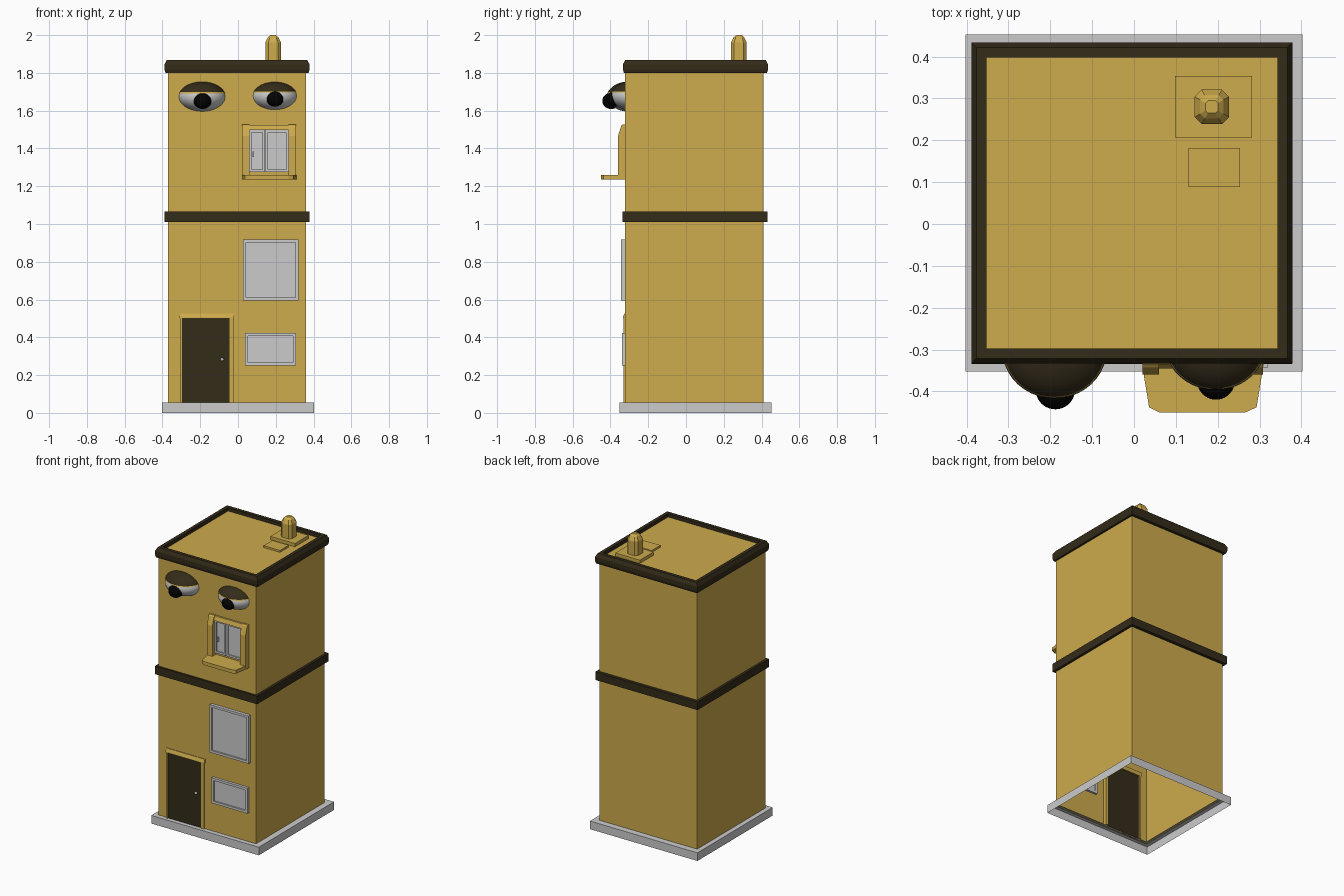
import bpy, bmesh, math
from mathutils import Vector

if "Cube" in bpy.data.objects:
    bpy.data.objects.remove(bpy.data.objects["Cube"])


def material(name, rgb):
    m = bpy.data.materials.new(name)
    m.diffuse_color = (*rgb, 1)
    m.use_nodes = True
    m.node_tree.nodes["Principled BSDF"].inputs["Base Color"].default_value = m.diffuse_color
    return m


GOLD = material("ochre", (0.61, 0.405, 0.072))
DARK = material("dark_brown", (0.034, 0.025, 0.010))
BLACK = material("black", (0.001, 0.001, 0.001))


def finish(name, bm, mat=None, smooth=False):
    bmesh.ops.recalc_face_normals(bm, faces=bm.faces)
    me = bpy.data.meshes.new(name)
    bm.to_mesh(me)
    bm.free()
    if mat:
        me.materials.append(mat)
    if smooth:
        me.shade_smooth()
        me.set_sharp_from_angle(angle=math.radians(40))
    ob = bpy.data.objects.new(name, me)
    bpy.context.collection.objects.link(ob)
    return ob


def loft(name, loops, mat=None, caps=(True, True), closed=False):
    """Skin equal-length point loops into one surface."""
    bm = bmesh.new()
    rows = [[bm.verts.new(p) for p in loop] for loop in loops]
    n = len(rows[0])
    pairs = list(zip(rows, rows[1:])) + ([(rows[-1], rows[0])] if closed else [])
    for a, b in pairs:
        for i in range(n):
            j = (i + 1) % n
            bm.faces.new((a[i], a[j], b[j], b[i]))
    if not closed:
        if caps[0]:
            bm.faces.new(rows[0])
        if caps[1]:
            bm.faces.new(rows[-1])
    return finish(name, bm, mat)


def rect(cx, cy, h, z):
    return [(cx + sx * h, cy + sy * h, z) for sx, sy in ((-1, -1), (1, -1), (1, 1), (-1, 1))]


def band(name, cx, cy, profile, mat=None, closed=True):
    """Square ring from a profile of (half width, z)."""
    return loft(name, [rect(cx, cy, h, z) for h, z in profile], mat, (False, False), closed)


def box(name, x0, x1, y0, y1, z0, z1, mat=None):
    return loft(name, [[(x0, y0, z), (x1, y0, z), (x1, y1, z), (x0, y1, z)] for z in (z0, z1)], mat)


def prism_x(name, x0, x1, yz, mat=None):
    return loft(name, [[(x, y, z) for y, z in yz] for x in (x0, x1)], mat)


def frame(name, x0, x1, z0, z1, w, y0, y1, mat=None):
    """Rectangular picture frame lying in the front wall."""
    def loop(d, y):
        return [(x0 + d, y, z0 + d), (x1 - d, y, z0 + d), (x1 - d, y, z1 - d), (x0 + d, y, z1 - d)]
    return loft(name, [loop(0, y1), loop(0, y0), loop(w, y0), loop(w, y1)], mat, closed=True)


def ellipsoid(name, c, r, mat=None, cuts=()):
    """Smooth ellipsoid; each cut (point, normal) removes the normal's side."""
    bm = bmesh.new()
    bmesh.ops.create_uvsphere(bm, u_segments=40, v_segments=24, radius=1)
    for v in bm.verts:
        v.co = Vector((c[0] + v.co.x * r[0], c[1] + v.co.y * r[1], c[2] + v.co.z * r[2]))
    for co, no in cuts:
        res = bmesh.ops.bisect_plane(bm, geom=bm.verts[:] + bm.edges[:] + bm.faces[:],
                                     plane_co=co, plane_no=no, clear_outer=True)
        edges = [e for e in res["geom_cut"] if isinstance(e, bmesh.types.BMEdge)]
        bmesh.ops.holes_fill(bm, edges=edges)
    return finish(name, bm, mat, smooth=True)


# Tower shell, open underneath, with plinth and trim bands
CX, CY, H = -0.005, 0.044, 0.366
loft("walls_and_roof", [rect(CX, CY, H, 0.05), rect(CX, CY, H, 1.845)], GOLD, caps=(False, True))
band("plinth", 0, 0.05, [(0.403, 0), (0.403, 0.055), (0.358, 0.055)], closed=False)
band("middle_band", CX, CY + 0.004, [(H - 0.005, 1.01), (0.383, 1.01), (0.383, 1.065), (H - 0.005, 1.065)], DARK)
band("roof_trim", CX, CY + 0.006, [(0.348, 1.80), (0.379, 1.80), (0.384, 1.818), (0.384, 1.845),
                                   (0.372, 1.868), (0.348, 1.868)], DARK)

# Chimney on its plates
box("chimney_plate", 0.098, 0.282, 0.207, 0.354, 1.84, 1.867, GOLD)
box("roof_hatch", 0.13, 0.253, 0.088, 0.182, 1.84, 1.858, GOLD)
octagon = [(1, -.6), (1, .6), (.6, 1), (-.6, 1), (-1, .6), (-1, -.6), (-.6, -1), (.6, -1)]
loft("chimney", [[(0.186 + x * r, 0.28 + y * r, z) for x, y in octagon]
                 for r, z in ((0.041, 1.85), (0.041, 1.962), (0.028, 1.988), (0.015, 2.0))], GOLD)

# Door
box("door", -0.298, -0.04, -0.325, -0.308, 0.055, 0.50, DARK)
for side, x0, x1 in (("left", -0.308, -0.296), ("right", -0.045, -0.025)):
    box(side + "_door_jamb", x0, x1, -0.331, -0.298, 0.055, 0.50, GOLD)
prism_x("door_header", -0.31, -0.02, [(-0.298, 0.5), (-0.334, 0.5), (-0.334, 0.505),
                                      (-0.326, 0.527), (-0.298, 0.527)], GOLD)
ellipsoid("door_knob", (-0.084, -0.331, 0.283), (0.009, 0.009, 0.009))

# Ground floor windows
for name, x0, x1, z0, z1, y in (("large_window", 0.027, 0.320, 0.594, 0.918, -0.343),
                                ("small_window", 0.038, 0.308, 0.252, 0.424, -0.340)):
    frame(name + "_frame", x0, x1, z0, z1, 0.016, y, -0.308)
    box(name + "_pane", x0 + 0.01, x1 - 0.01, y + 0.01, -0.312, z0 + 0.01, z1 - 0.01)

# Upper window: sill, side posts, header and two sashes
sill = [(0.02, -0.315), (0.02, -0.34), (0.036, -0.438), (0.06, -0.45),
        (0.267, -0.45), (0.293, -0.438), (0.309, -0.34), (0.309, -0.315)]
loft("upper_sill", [[(x, y, z) for x, y in sill] for z in (1.235, 1.259)], GOLD)
post = [(-0.315, 1.25), (-0.36, 1.25), (-0.36, 1.465), (-0.343, 1.52), (-0.335, 1.527), (-0.315, 1.527)]
for side, x0, x1 in (("left", 0.02, 0.06), ("right", 0.267, 0.308)):
    prism_x(side + "_window_post", x0, x1, post, GOLD)
prism_x("window_header", 0.058, 0.269, [(-0.315, 1.497), (-0.345, 1.497), (-0.335, 1.525),
                                        (-0.315, 1.525)], GOLD)
box("window_pane", 0.058, 0.268, -0.327, -0.312, 1.275, 1.498)
for side, x0, x1 in (("left", 0.058, 0.142), ("right", 0.145, 0.268)):
    frame(side + "_sash", x0, x1, 1.275, 1.498, 0.013, -0.335, -0.315)
box("window_handle", 0.077, 0.085, -0.341, -0.32, 1.355, 1.385)

# Bulging eyes with pupils and lids
WALL = ((0, -0.312, 0), (0, 1, 0))
for side, x, y, z, r, pupil in (
        ("left", -0.19, -0.30, 1.674, (0.125, 0.117, 0.079), (-0.188, -0.396, 1.652, 0.047)),
        ("right", 0.195, -0.285, 1.678, (0.122, 0.112, 0.077), (0.196, -0.375, 1.663, 0.045))):
    ellipsoid(side + "_eyeball", (x, y, z), r, None, [WALL])
    px, py, pz, pr = pupil
    ellipsoid(side + "_pupil", (px, py, pz), (pr, pr, pr * 0.92), BLACK)
    lid = [k * 1.015 for k in r]
    edge = z + 0.024
    ellipsoid(side + "_eyelid", (x, y, z), lid, DARK, [WALL, ((0, 0, edge), (0, 0, -1))])
    ellipsoid(side + "_eyelid_rim", (x, y, z), lid, GOLD,
              [WALL, ((0, 0, edge - 0.006), (0, 0, -1)), ((0, 0, edge), (0, 0, 1))])
